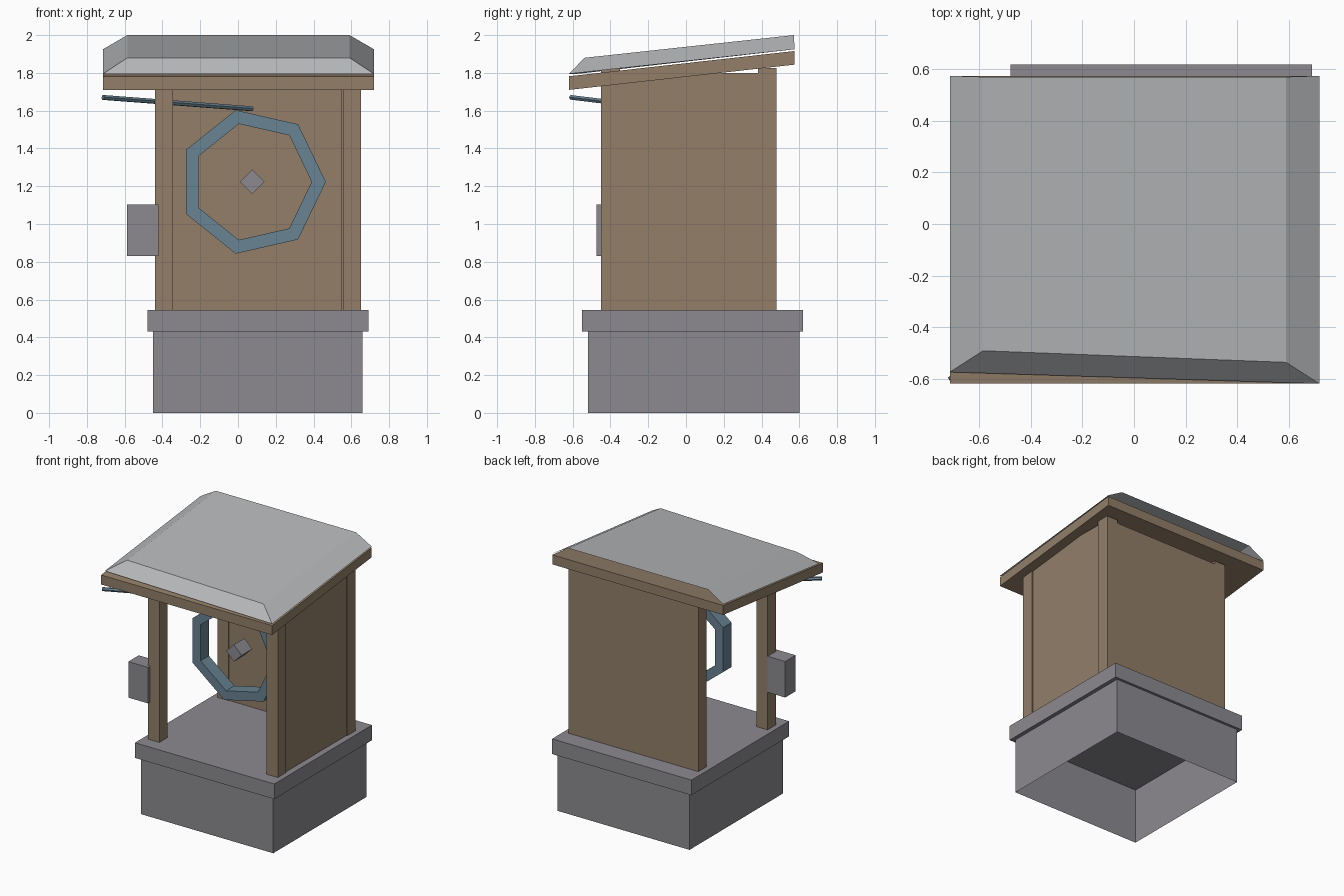
import bpy, bmesh, math
from mathutils import Vector

cube = bpy.data.objects.get("Cube")
if cube:
    bpy.data.objects.remove(cube, do_unlink=True)


def material(name, *rgb):
    linear = [((c / 255 + 0.055) / 1.055) ** 2.4 for c in rgb] + [1]
    mat = bpy.data.materials.new(name)
    mat.use_nodes = True
    mat.diffuse_color = linear
    mat.node_tree.nodes["Principled BSDF"].inputs["Base Color"].default_value = linear
    return mat


wood = material("brown_wood", 147, 127, 105)
stone = material("grey_stone", 140, 138, 144)
blue = material("steel_blue", 104, 131, 146)
metal = material("pale_metal", 182, 184, 186)


def finish(name, bm, mat):
    bmesh.ops.recalc_face_normals(bm, faces=bm.faces)
    mesh = bpy.data.meshes.new(name)
    bm.to_mesh(mesh)
    bm.free()
    mesh.materials.append(mat)
    obj = bpy.data.objects.new(name, mesh)
    bpy.context.collection.objects.link(obj)
    return obj


def block(name, mat, x, y, z, shape=None, open_sides=()):
    """Box from ranges; shape moves its corners, open_sides removes faces by direction."""
    bm = bmesh.new()
    bmesh.ops.create_cube(bm, size=1)
    bm.normal_update()
    gone = [f for f in bm.faces if any(f.normal.dot(Vector(d)) > 0.9 for d in open_sides)]
    bmesh.ops.delete(bm, geom=gone, context="FACES")
    for v in bm.verts:
        v.co = Vector(r[0] + (c + 0.5) * (r[1] - r[0]) for c, r in zip(v.co, (x, y, z)))
        if shape:
            shape(v)
    return finish(name, bm, mat)


def prism(name, mat, start, end, radius, sides, inner=0):
    """Solid or ring-shaped prism between two points."""
    start, end = Vector(start), Vector(end)
    axis = (end - start).normalized()
    u = Vector((1, 0, 0))
    u = (u - axis * u.dot(axis)).normalized()
    w = u.cross(axis)
    bm = bmesh.new()

    def loop(centre, r):
        angles = [math.tau * i / sides for i in range(sides)]
        return [bm.verts.new(centre + u * r * math.cos(a) + w * r * math.sin(a)) for a in angles]

    loops = [loop(start, radius), loop(end, radius)]
    if inner:
        loops += [loop(end, inner), loop(start, inner)]
        pairs = list(zip(loops, loops[1:] + loops[:1]))
    else:
        pairs = [(loops[0], loops[1])]
        bm.faces.new(loops[0])
        bm.faces.new(loops[1])
    for a, b in pairs:
        for i in range(sides):
            j = (i + 1) % sides
            bm.faces.new((a[i], a[j], b[j], b[i]))
    return finish(name, bm, mat)


# Hollow plinth and floor slab
block("plinth", stone, (-0.45, 0.66), (-0.52, 0.6), (0, 0.43),
      open_sides=[(0, 0, -1), (0, 0, 1)])
block("floor_slab", stone, (-0.48, 0.69), (-0.55, 0.62), (0.43, 0.545))

# Corner posts
for side, x in (("right", (-0.44, -0.345)), ("left", (0.555, 0.65))):
    for end, y in (("front", (-0.45, -0.35)), ("back", (0.38, 0.48))):
        block(f"{end}_{side}_post", wood, x, y, (0.545, 1.825))

# Walls between posts
block("back_wall", wood, (-0.345, 0.555), (0.385, 0.48), (0.545, 1.8))
block("left_wall", wood, (0.545, 0.643), (-0.35, 0.38), (0.545, 1.8))


# Sloping roof board
def slope(v):
    v.co.z += (v.co.y + 0.62) * 0.112


block("roof_board", wood, (-0.715, 0.72), (-0.62, 0.575), (1.71, 1.782), slope)


# Metal roof shell, chamfered at the front and sides, open below and behind
def chamfer(v):
    front, right, top = v.co.y < 0, v.co.x < 0, v.co.z > 1.84
    if front and right:
        v.co.y += 0.045
    if top:
        v.co.x *= 0.82
        v.co.y += 0.083 if front else -0.004
        v.co.z += 0 if front else 0.12
    else:
        v.co.z += 0 if front else 0.13


block("metal_roof", metal, (-0.715, 0.72), (-0.62, 0.575), (1.795, 1.88), chamfer,
      [(0, 0, -1), (0, 1, 0)])

# Wheel, hub, cable and side box
prism("wheel", blue, (0.075, -0.15, 1.223), (0.075, -0.05, 1.223), 0.39, 7, inner=0.315)
prism("hub", stone, (0.075, -0.157, 1.223), (0.075, -0.03, 1.223), 0.065, 4)
prism("cable", blue, (-0.715, -0.607, 1.67), (0.075, -0.11, 1.61), 0.014, 6)
block("side_box", stone, (-0.588, -0.422), (-0.475, -0.35), (0.83, 1.103))
